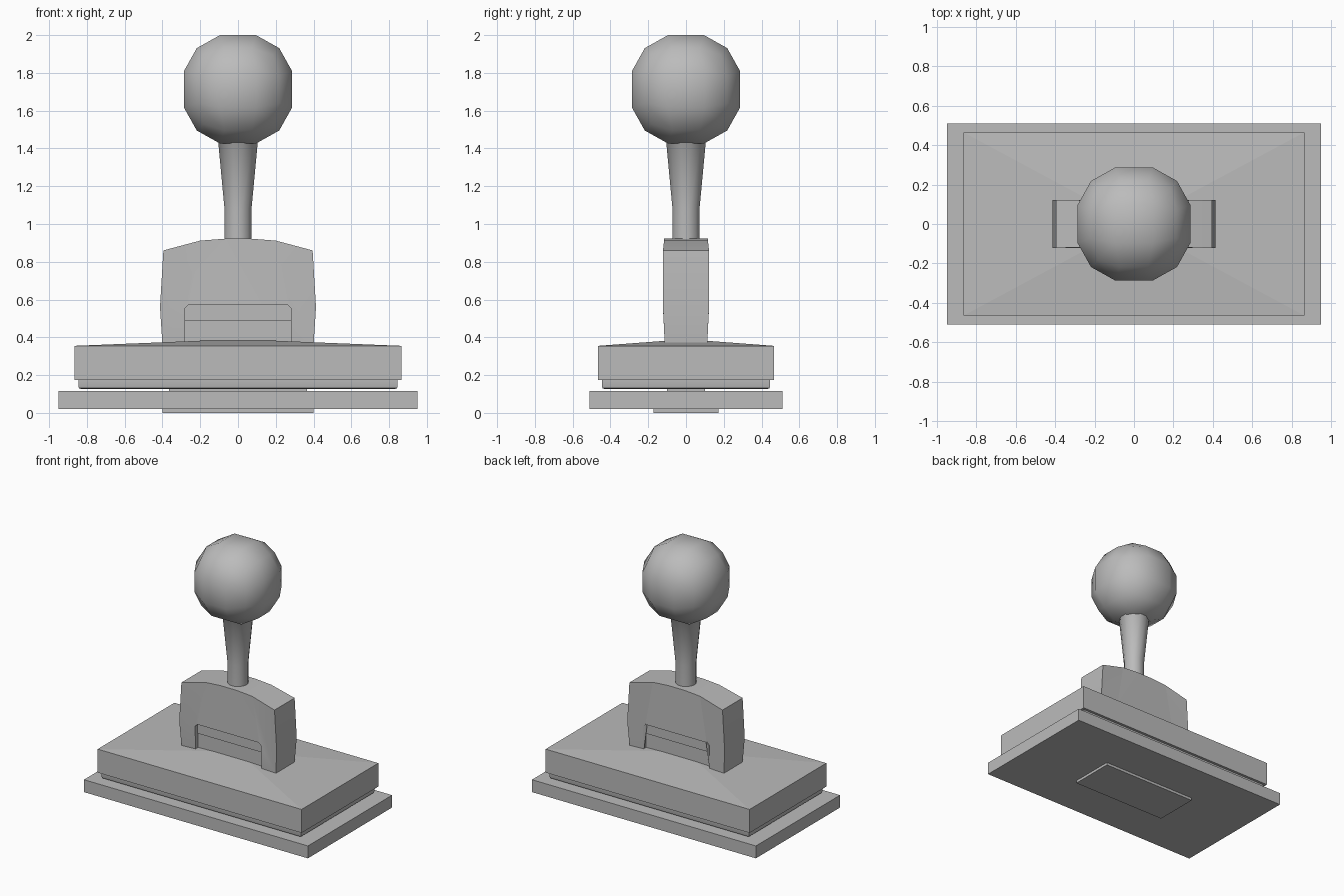
import bpy, bmesh, math
from mathutils import Vector

if "Cube" in bpy.data.objects:
    bpy.data.objects.remove(bpy.data.objects["Cube"])

grey = bpy.data.materials.new("plain grey")
grey.diffuse_color = (0.5, 0.5, 0.5, 1)
grey.use_nodes = True
grey.node_tree.nodes["Principled BSDF"].inputs["Base Color"].default_value = grey.diffuse_color


def finish(name, bm, smooth=None):
    bmesh.ops.recalc_face_normals(bm, faces=bm.faces)
    me = bpy.data.meshes.new(name)
    bm.to_mesh(me)
    bm.free()
    ob = bpy.data.objects.new(name, me)
    bpy.context.collection.objects.link(ob)
    me.materials.append(grey)
    if smooth:
        bpy.ops.object.select_all(action='DESELECT')
        ob.select_set(True)
        bpy.context.view_layer.objects.active = ob
        bpy.ops.object.shade_smooth_by_angle(angle=math.radians(smooth))
    return ob


def box_mesh(hx, hy, z0, z1):
    bm = bmesh.new()
    bmesh.ops.create_cube(bm, size=1)
    for v in bm.verts:
        v.co = (v.co.x * 2 * hx, v.co.y * 2 * hy, z0 if v.co.z < 0 else z1)
    return bm


# Stacked base
finish("foot_pad", box_mesh(0.40, 0.172, 0, 0.03))
finish("bottom_plate", box_mesh(0.95, 0.51, 0.02, 0.115))
finish("spacer", box_mesh(0.365, 0.10, 0.11, 0.135))

# Lip with a softened lower rim
bm = box_mesh(0.845, 0.445, 0.127, 0.18)
rim = [e for e in bm.edges if all(v.co.z < 0.15 for v in e.verts)]
bmesh.ops.bevel(bm, geom=rim, offset=0.012, segments=2, affect='EDGES', profile=0.5)
finish("lip", bm, 40)

# Slab whose top rises gently to the middle
bm = box_mesh(0.865, 0.465, 0.175, 0.355)
top = [f for f in bm.faces if f.calc_center_median().z > 0.35]
mid = bmesh.ops.poke(bm, faces=top)["verts"][0]
mid.co.z = 0.39
finish("top_slab", bm)

# Arched bracket: half outline mirrored, with a notch between the legs
half = [(0.26, 0.575), (0.28, 0.555), (0.28, 0.36), (0.40, 0.36), (0.413, 0.56),
        (0.395, 0.86), (0.20, 0.912), (0.07, 0.922)]
outline = half + [(-x, z) for x, z in reversed(half)]


def half_depth(z):
    return 0.112 if z < 0.4 else 0.122 if z < 0.9 else 0.116


bm = bmesh.new()
sides = [[bm.verts.new((x, s * half_depth(z), z)) for x, z in outline] for s in (-1, 1)]
n = len(outline)
caps = [bm.faces.new(ring) for ring in sides]
for i in range(n):
    j = (i + 1) % n
    bm.faces.new((sides[0][i], sides[0][j], sides[1][j], sides[1][i]))
bmesh.ops.triangulate(bm, faces=caps)
finish("bracket", bm, 30)

# Recessed panels closing the notch
finish("notch_upper_panel", box_mesh(0.285, 0.092, 0.49, 0.60))
finish("notch_lower_panel", box_mesh(0.285, 0.084, 0.36, 0.495))

# Tapered stick
bm = bmesh.new()
rings = []
for r, z in [(0.074, 0.88), (0.074, 1.08), (0.108, 1.43), (0.13, 1.46)]:
    rings.append([bm.verts.new((r * math.cos(a), r * math.sin(a), z))
                  for a in (math.radians(15 + 30 * k) for k in range(12))])
for lo, hi in zip(rings, rings[1:]):
    for k in range(12):
        bm.faces.new((lo[k], lo[(k + 1) % 12], hi[(k + 1) % 12], hi[k]))
bm.faces.new(rings[0])
bm.faces.new(rings[-1])
finish("stick", bm, 40)

# Ball knob: a rounded, subdivided cube
bm = bmesh.new()
bmesh.ops.create_cube(bm, size=2)
bmesh.ops.subdivide_edges(bm, edges=bm.edges[:], cuts=2, use_grid_fill=True)
for v in bm.verts:
    v.co = v.co.normalized() * 0.317 + Vector((0, 0, 1.713))
finish("ball_knob", bm, 50)
